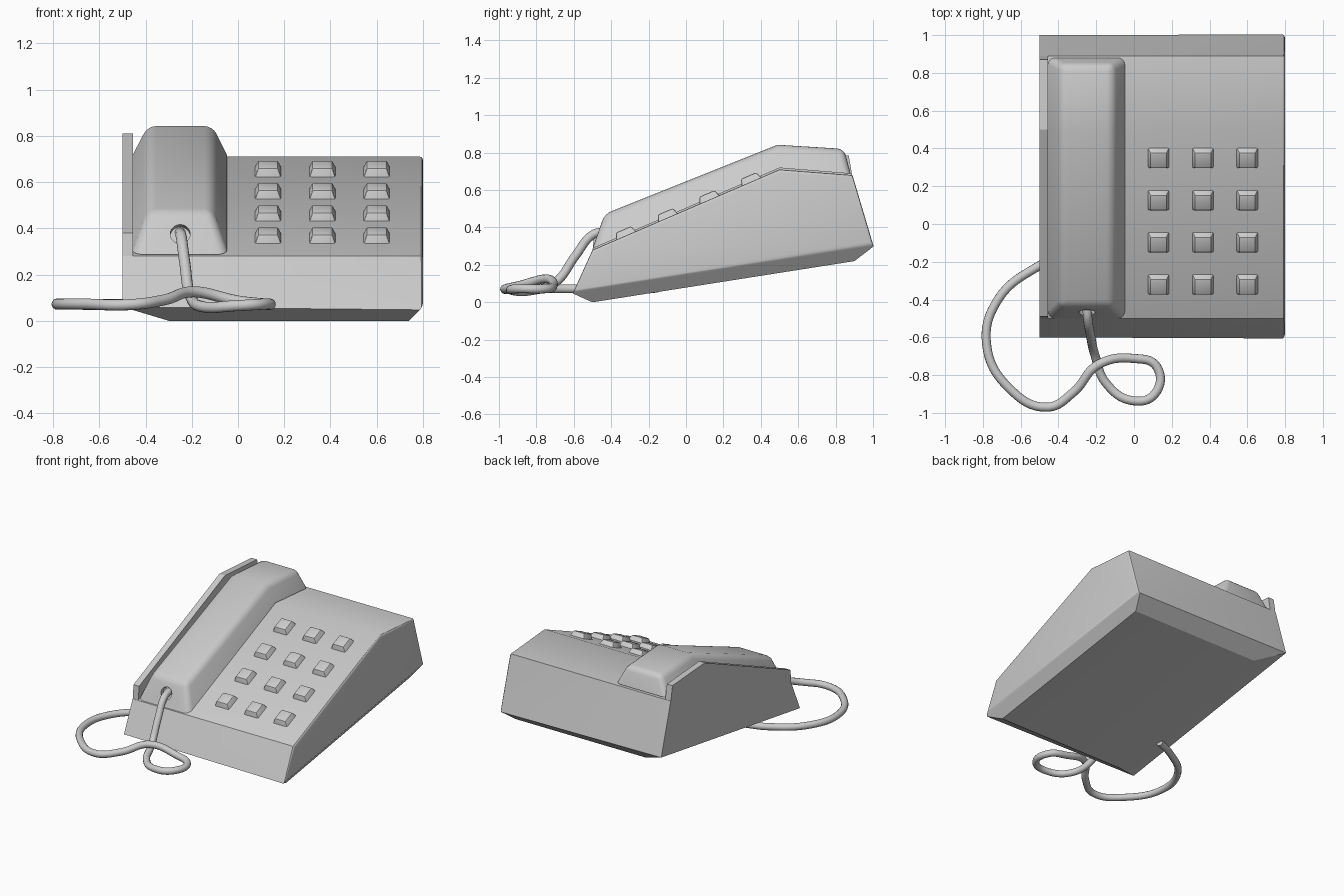
import bpy, bmesh, math
from mathutils import Matrix, Vector

if "Cube" in bpy.data.objects:
    bpy.data.objects.remove(bpy.data.objects["Cube"])


def finish(bm, name):
    bmesh.ops.recalc_face_normals(bm, faces=bm.faces)
    me = bpy.data.meshes.new(name)
    bm.to_mesh(me)
    bm.free()
    ob = bpy.data.objects.new(name, me)
    bpy.context.collection.objects.link(ob)
    return ob


def smooth(ob, angle=30):
    bpy.ops.object.select_all(action='DESELECT')
    ob.select_set(True)
    bpy.context.view_layer.objects.active = ob
    bpy.ops.object.shade_smooth_by_angle(angle=math.radians(angle))


def bevel(bm, edges, width, segments):
    bmesh.ops.bevel(bm, geom=edges, offset=width, segments=segments,
                    profile=0.5, affect='EDGES', clamp_overlap=True)


def ring(bm, x, profile):
    return [bm.verts.new((x, y, z)) for y, z in profile]


# Body: wedge side profile, with a tapered underside
bm = bmesh.new()
side = [(-0.6, 0.06), (-0.5, 0.28), (0.5, 0.71), (0.89, 0.68), (1.0, 0.31)]
left, right = ring(bm, -0.5, side), ring(bm, 0.8, side)
for i in range(4):
    bm.faces.new((left[i], left[i + 1], right[i + 1], right[i]))
bm.faces.new(left)
bm.faces.new(right)
rim = [left[0], right[0], right[4], left[4]]
plate = [bm.verts.new(p) for p in ((-0.3, -0.5, 0), (0.74, -0.5, 0),
                                   (0.74, 0.9, 0.22), (-0.3, 0.9, 0.22))]
for i in range(4):
    j = (i + 1) % 4
    bm.faces.new((rim[i], rim[j], plate[j], plate[i]))
bm.faces.new(plate)
bevel(bm, [e for e in bm.edges if all(v.co.x > 0.79 for v in e.verts)], 0.015, 3)
smooth(finish(bm, "body"))

# Raised rail along the left edge
bm = bmesh.new()
rail = [(-0.5, 0.27), (-0.49, 0.38), (0.5, 0.81), (0.87, 0.785), (0.89, 0.67), (0.5, 0.70)]
a, b = ring(bm, -0.5, rail), ring(bm, -0.455, rail)
for i in range(6):
    j = (i + 1) % 6
    bm.faces.new((a[i], a[j], b[j], b[i]))
for r in (a, b):
    bm.faces.new((r[0], r[1], r[2], r[5]))
    bm.faces.new((r[2], r[3], r[4], r[5]))
finish(bm, "side_rail")

# Handset: tapered block that follows the bend of the body
bm = bmesh.new()
low = [(-0.5, 0.287), (0.5, 0.718), (0.88, 0.687)]
high = [(-0.435, 0.472), (0.49, 0.842), (0.845, 0.82)]
l0, r0 = ring(bm, -0.455, low), ring(bm, -0.048, low)
l1, r1 = ring(bm, -0.39, high), ring(bm, -0.11, high)
for i in range(2):
    for p, q in ((l0, l1), (l1, r1), (r1, r0), (r0, l0)):
        bm.faces.new((p[i], p[i + 1], q[i + 1], q[i]))
for i in (0, 2):
    bm.faces.new((l0[i], l1[i], r1[i], r0[i]))
bm.edges.ensure_lookup_table()
base, ridge = set(l0 + r0), {l1[1], r1[1], l0[1], r0[1]}
bevel(bm, [e for e in bm.edges if not set(e.verts) <= base
           and not set(e.verts) <= ridge], 0.035, 4)
handset = finish(bm, "handset")

# Cord socket cut into the front of the handset
tilt = Vector((0, -0.185, 0.065)).to_track_quat('Z', 'Y').to_matrix().to_4x4()
bm = bmesh.new()
bmesh.ops.create_cone(bm, cap_ends=True, segments=32, radius1=0.043, radius2=0.043,
                      depth=0.06, matrix=Matrix.Translation((-0.25, -0.468, 0.375)) @ tilt)
cutter = finish(bm, "socket_cutter")
cutter.hide_render = True
cutter.hide_set(True)
cut = handset.modifiers.new("socket", 'BOOLEAN')
cut.object = cutter
cut.solver = 'EXACT'
smooth(handset)

# Keys: 3 x 4 tapered buttons lying on the slope
slope = Matrix.Rotation(math.atan(0.43), 4, 'X')
for row in range(4):
    for col in range(3):
        y = -0.32 + 0.223 * row
        z = 0.28 + 0.43 * (y + 0.5)
        bm = bmesh.new()
        bmesh.ops.create_cube(bm, size=1, matrix=Matrix.Diagonal((0.12, 0.122, 0.07, 1)))
        for v in bm.verts:
            if v.co.z > 0:
                v.co.x *= 0.72
                v.co.y *= 0.72
            else:
                v.co.z = -0.01
        bevel(bm, [e for e in bm.edges if any(v.co.z > 0 for v in e.verts)], 0.008, 2)
        bm.transform(Matrix.Translation((0.13 + 0.235 * col, y, z)) @ slope)
        smooth(finish(bm, f"key_{row}_{col}"))

# Cord: a looped tube from the handset to the underside
path = [(-0.25, -0.43, 0.38), (-0.245, -0.50, 0.36), (-0.23, -0.59, 0.25),
        (-0.205, -0.70, 0.105), (-0.15, -0.84, 0.06), (-0.01, -0.935, 0.065),
        (0.11, -0.90, 0.072), (0.12, -0.755, 0.072), (0.0, -0.712, 0.085),
        (-0.19, -0.745, 0.125), (-0.32, -0.89, 0.09), (-0.46, -0.97, 0.07),
        (-0.66, -0.87, 0.072), (-0.78, -0.64, 0.072), (-0.72, -0.40, 0.072),
        (-0.50, -0.22, 0.07), (-0.36, -0.16, 0.075)]
curve = bpy.data.curves.new("cord", 'CURVE')
curve.dimensions = '3D'
curve.bevel_depth = 0.024
curve.bevel_resolution = 4
curve.resolution_u = 8
curve.use_fill_caps = True
spline = curve.splines.new('BEZIER')
spline.bezier_points.add(len(path) - 1)
for bp, co in zip(spline.bezier_points, path):
    bp.co = co
    bp.handle_left_type = bp.handle_right_type = 'AUTO'
bpy.context.collection.objects.link(bpy.data.objects.new("cord", curve))
